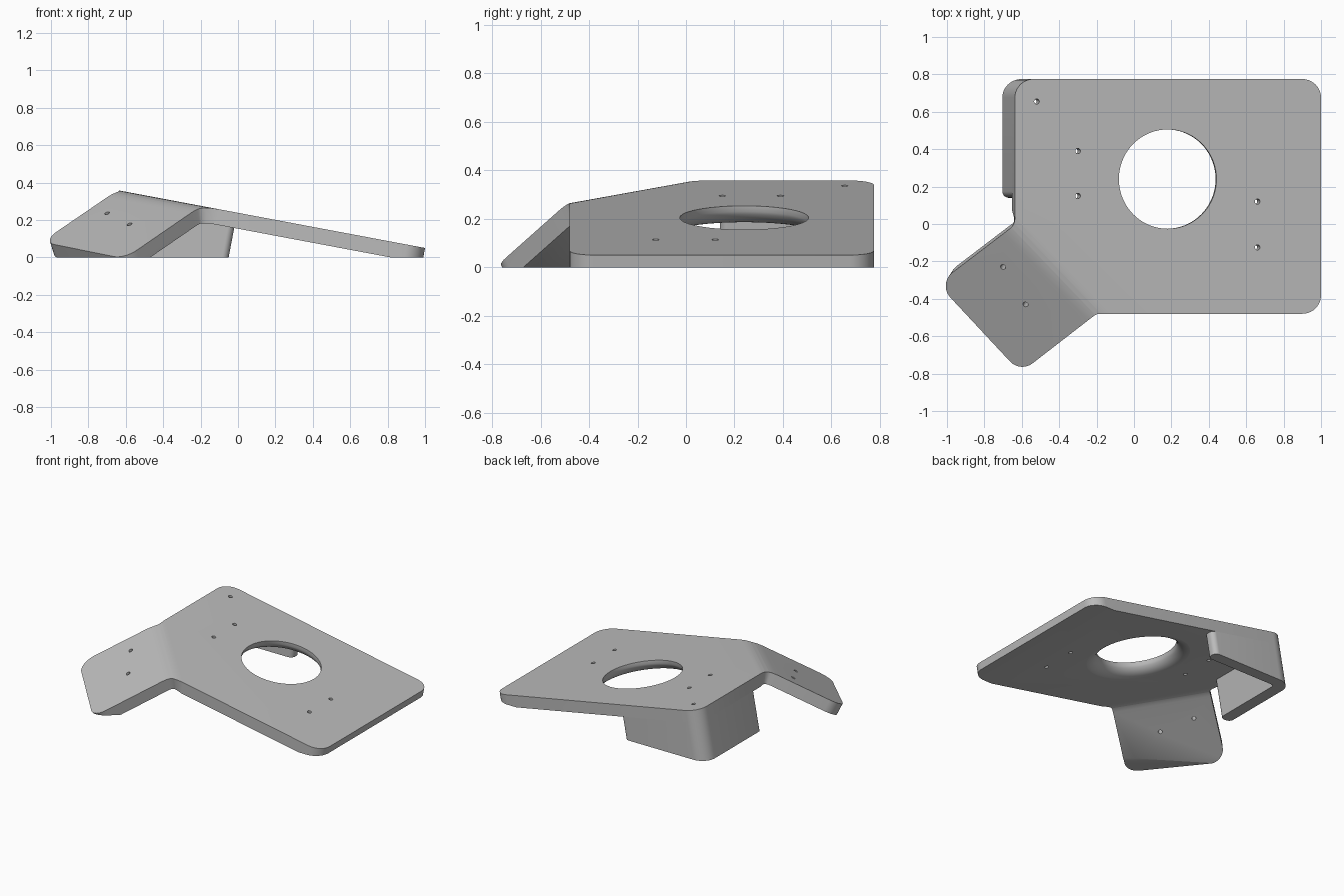
import bpy
import bmesh
import math
from mathutils import Vector

if "Cube" in bpy.data.objects:
    bpy.data.objects.remove(bpy.data.objects["Cube"])

THICK = 0.0835          # sheet thickness
BLEND = 0.045           # softness of the fold
FOLD = Vector((-0.645, -0.01))
PLATE_SLOPE = Vector((-0.188, 0))
WING_SLOPE = Vector((0.315, 0.482))

grey = bpy.data.materials.new("plain_grey")
grey.use_nodes = True
grey.diffuse_color = (0.5, 0.5, 0.5, 1)
grey.node_tree.nodes["Principled BSDF"].inputs["Base Color"].default_value = (0.5, 0.5, 0.5, 1)


def plate_only(x, y):
    """Top point and normal of the tilted plate."""
    p = Vector((x, y)) - FOLD
    return (Vector((x, y, 0.36 + PLATE_SLOPE.dot(p))),
            Vector((-PLATE_SLOPE.x, -PLATE_SLOPE.y, 1)).normalized())


def folded(x, y):
    """Top point and normal of the plate blended into the bent wing."""
    p = Vector((x, y)) - FOLD
    a, b = PLATE_SLOPE.dot(p), WING_SLOPE.dot(p)
    m = min(1, max(0, 0.5 + (a - b) / (2 * BLEND)))
    z = 0.36 + a * (1 - m) + b * m - BLEND * m * (1 - m)
    g = PLATE_SLOPE * (1 - m) + WING_SLOPE * m
    return Vector((x, y, z)), Vector((-g.x, -g.y, 1)).normalized()


def rounded(corners, steps=10):
    """Outline points with each corner (x, y, radius) filleted."""
    pts = []
    n = len(corners)
    for i, (x, y, r) in enumerate(corners):
        c = Vector((x, y))
        if r == 0:
            pts.append(c)
            continue
        u = (Vector(corners[i - 1][:2]) - c).normalized()
        v = (Vector(corners[(i + 1) % n][:2]) - c).normalized()
        half = u.angle(v) / 2
        centre = c + (u + v).normalized() * (r / math.sin(half))
        start = c + u * (r / math.tan(half)) - centre
        end = c + v * (r / math.tan(half)) - centre
        sweep = math.pi - 2 * half
        for k in range(steps + 1):
            t = k / steps
            pts.append(centre + (start * math.sin((1 - t) * sweep)
                                 + end * math.sin(t * sweep)) / math.sin(sweep))
    return pts


def make_object(name, bm):
    bmesh.ops.recalc_face_normals(bm, faces=bm.faces[:])
    mesh = bpy.data.meshes.new(name)
    bm.to_mesh(mesh)
    bm.free()
    mesh.materials.append(grey)
    obj = bpy.data.objects.new(name, mesh)
    bpy.context.collection.objects.link(obj)
    return obj


def sheet(name, corners, surface, near, far, cuts=()):
    """Outline laid on a surface, thickened between two depths along its normal."""
    bm = bmesh.new()
    bm.faces.new([bm.verts.new((p.x, p.y, 0)) for p in rounded(corners)])
    for co, no in cuts:
        bmesh.ops.bisect_plane(bm, geom=bm.verts[:] + bm.edges[:] + bm.faces[:],
                               plane_co=co, plane_no=no)
    faces = bm.faces[:]
    rim = [e for e in bm.edges if len(e.link_faces) == 1]
    under = {}
    for v in bm.verts[:]:
        p, n = surface(v.co.x, v.co.y)
        under[v] = bm.verts.new(p - n * far)
        v.co = p - n * near
    for f in faces:
        bm.faces.new([under[v] for v in reversed(f.verts)])
    for e in rim:
        a, b = e.verts
        bm.faces.new((a, b, under[b], under[a]))
    return make_object(name, bm)


def hole_cutter(x, y, profile, sides):
    """Turned cutter, profile of (radius, depth) square to the sheet at x, y."""
    p, n = folded(x, y)
    side = n.cross(Vector((0, 1, 0))).normalized()
    other = n.cross(side)
    bm = bmesh.new()
    rings = []
    for r, d in profile:
        angles = [2 * math.pi * i / sides for i in range(sides)]
        rings.append([bm.verts.new(p - n * d + (side * math.cos(t) + other * math.sin(t)) * r)
                      for t in angles])
    for lo, hi in zip(rings, rings[1:]):
        for i in range(sides):
            j = (i + 1) % sides
            bm.faces.new((lo[i], lo[j], hi[j], hi[i]))
    bm.faces.new(rings[0])
    bm.faces.new(rings[-1])
    return make_object("hole_cutter", bm)


def cut(obj, cutters):
    bpy.context.view_layer.objects.active = obj
    for c in cutters:
        c.hide_render = True
        mod = obj.modifiers.new("cut", 'BOOLEAN')
        mod.operation = 'DIFFERENCE'
        mod.solver = 'EXACT'
        mod.object = c
        bpy.ops.object.modifier_apply(modifier=mod.name)
    for c in cutters:
        bpy.data.objects.remove(c)


def floor_cutter():
    bm = bmesh.new()
    bmesh.ops.create_cube(bm, size=4)
    bmesh.ops.translate(bm, vec=(0, 0, -2), verts=bm.verts[:])
    return make_object("floor_cutter", bm)


# Plate with the bent wing, split along the fold so the bend is smooth
across = PLATE_SLOPE - WING_SLOPE
fold_cuts = []
for level in (-1, -0.6, -0.2, 0.2, 0.6, 1):
    q = FOLD + across * (level * BLEND / across.length_squared)
    fold_cuts.append(((q.x, q.y, 0), (across.x, across.y, 0)))
plate = sheet("plate_and_wing", [
    (1, -0.48, 0.1), (1, 0.775, 0.1), (-0.637, 0.775, 0.1), (-0.637, -0.005, 0.07),
    (-1.05, -0.32, 0.09), (-0.607, -0.795, 0.09), (-0.2, -0.48, 0.06)],
    folded, 0, THICK, fold_cuts)

# Large opening, flared on the underside
flare = [(0.2655, -0.1), (0.2655, 0.024)]
for i in range(1, 9):
    a = 0.3 + (math.pi / 2 - 0.3) * i / 8
    flare.append((0.2655 + 0.094 * (1 - math.cos(a) / math.cos(0.3)),
                  0.024 + 0.0605 * (math.sin(a) - math.sin(0.3)) / (1 - math.sin(0.3))))
flare.append((0.3595, 0.2))
cutters = [hole_cutter(0.18, 0.24, flare, 72)]

# Screw holes in plate and wing
for x, y in ((-0.52, 0.655), (-0.3, 0.39), (-0.3, 0.15), (0.66, 0.12), (0.66, -0.125),
             (-0.7, -0.23), (-0.58, -0.43)):
    cutters.append(hole_cutter(x, y, [(0.014, -0.05), (0.014, 0.15)], 20))
cut(plate, cutters + [floor_cutter()])

# Corner support wall below the plate
wall = sheet("corner_wall", [
    (-0.637, 0.775, 0.1), (-0.637, 0.14, 0.035), (-0.555, 0.14, 0.035),
    (-0.555, 0.693, 0.02), (-0.005, 0.693, 0.035), (-0.005, 0.775, 0.035)],
    plate_only, THICK, 0.6)
cut(wall, [floor_cutter()])

# Smooth bends and rounded corners, crisp edges
for obj in (plate, wall):
    bpy.ops.object.select_all(action='DESELECT')
    obj.select_set(True)
    bpy.context.view_layer.objects.active = obj
    bpy.ops.object.shade_smooth_by_angle(angle=math.radians(30))
